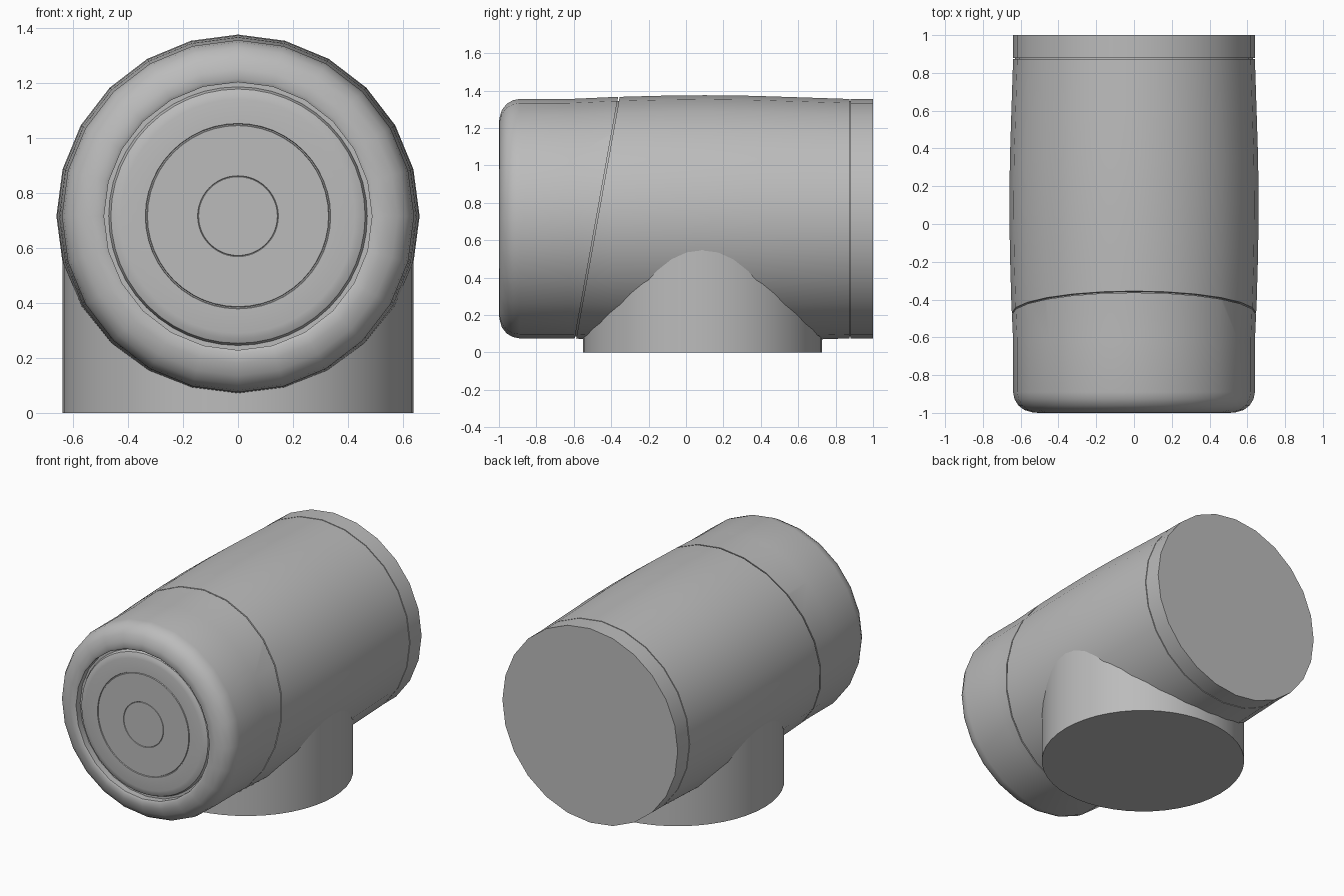
import bpy, bmesh, math
from mathutils import Vector, Matrix

cube = bpy.data.objects.get("Cube")
if cube:
    bpy.data.objects.remove(cube, do_unlink=True)

AXIS_Z = 0.715      # height of the barrel axis
SIDES = 24

grey = bpy.data.materials.new("light grey plastic")
grey.use_nodes = True
COLOUR = (0.5, 0.5, 0.5, 1)
grey.diffuse_color = COLOUR
grey.node_tree.nodes["Principled BSDF"].inputs["Base Color"].default_value = COLOUR


def finish(name, bm, angle=32):
    bmesh.ops.recalc_face_normals(bm, faces=bm.faces)
    mesh = bpy.data.meshes.new(name)
    bm.to_mesh(mesh)
    bm.free()
    mesh.materials.append(grey)
    obj = bpy.data.objects.new(name, mesh)
    bpy.context.collection.objects.link(obj)
    bpy.ops.object.select_all(action="DESELECT")
    obj.select_set(True)
    bpy.context.view_layer.objects.active = obj
    bpy.ops.object.shade_smooth_by_angle(angle=math.radians(angle))
    return obj


def lathe(profile, sides=SIDES):
    """Spin (radius, y) points around the barrel axis; ends on the axis close it."""
    bm = bmesh.new()
    verts = [bm.verts.new((r, y, AXIS_Z)) for r, y in profile]
    edges = [bm.edges.new(pair) for pair in zip(verts, verts[1:])]
    bmesh.ops.spin(bm, geom=verts + edges, cent=(0, 0, AXIS_Z), axis=(0, 1, 0),
                   angle=math.tau, steps=sides, use_merge=True)
    bmesh.ops.remove_doubles(bm, verts=bm.verts, dist=0.0005)
    return bm


def slice_off(bm, offset, keep_front):
    """Cut along the slanted seam and cap the cut."""
    normal = Vector((0, 1.28, -0.23)).normalized()
    cut = bmesh.ops.bisect_plane(
        bm, geom=bm.verts[:] + bm.edges[:] + bm.faces[:],
        plane_co=Vector((0, -0.476, AXIS_Z)) + normal * offset, plane_no=normal,
        clear_outer=keep_front, clear_inner=not keep_front)
    rim = [e for e in cut["geom_cut"] if isinstance(e, bmesh.types.BMEdge)]
    bmesh.ops.contextual_create(bm, geom=rim)


# Gently bulging barrel, shared by the cap and the body
bulge = [(0.64, -0.62), (0.65, -0.4), (0.657, -0.15), (0.66, 0.1),
         (0.657, 0.35), (0.649, 0.6), (0.64, 0.874)]

# Front cap with rounded lip and recessed opening
lip = [(0, -0.95), (0.487, -0.95), (0.487, -0.993), (0.5, -1), (0.535, -0.998),
       (0.58, -0.985), (0.613, -0.96), (0.633, -0.926), (0.64, -0.89)]
bm = lathe(lip + bulge + [(0, 0.874)])
slice_off(bm, -0.004, True)
finish("front_cap", bm)

# Main body behind the slanted seam
bm = lathe([(0, -0.62)] + bulge + [(0, 0.874)])
slice_off(bm, 0.004, False)
finish("main_body", bm)

# Core that closes the bottom of both seams
finish("inner_core", lathe([(0, -0.85), (0.63, -0.85), (0.63, 0.95), (0, 0.95)]))

# Rear collar
finish("rear_collar", lathe([(0, 0.88), (0.64, 0.88), (0.64, 1), (0, 1)]))

# Front button: rolled edge and fine circular grooves
button = [(0, -0.984), (0.143, -0.984), (0.145, -0.981), (0.147, -0.984),
          (0.329, -0.984), (0.331, -0.978), (0.335, -0.978), (0.337, -0.984),
          (0.425, -0.984), (0.445, -0.98), (0.462, -0.972), (0.47, -0.955),
          (0.47, -0.94), (0, -0.94)]
finish("front_button", lathe(button, SIDES * 2))

# Upright neck under the barrel
bm = bmesh.new()
bmesh.ops.create_cone(bm, cap_ends=True, segments=SIDES * 2, radius1=0.638,
                      radius2=0.638, depth=AXIS_Z,
                      matrix=Matrix.Translation((0, 0.088, AXIS_Z / 2)))
finish("base_neck", bm)
